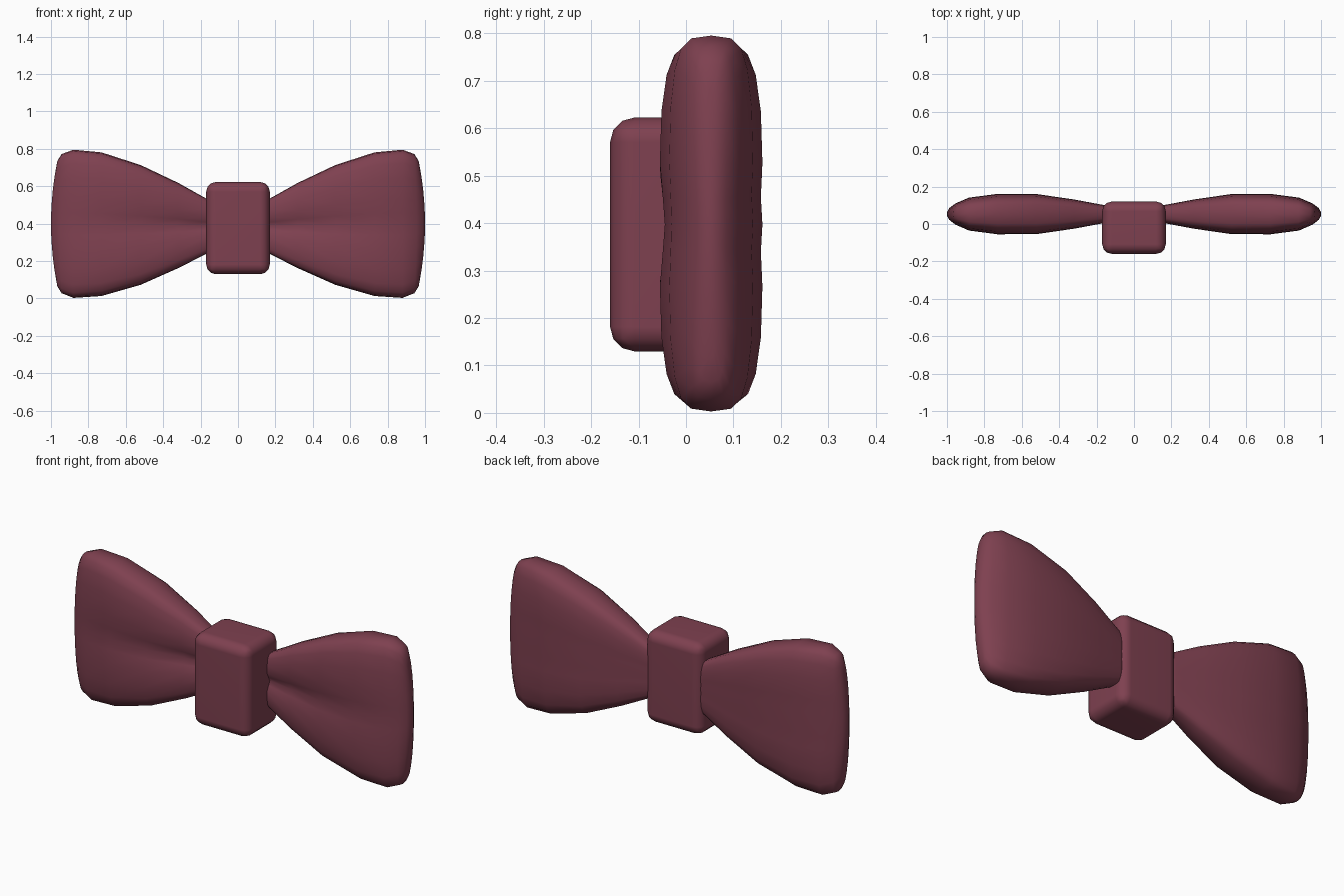
import bpy, bmesh, math

if "Cube" in bpy.data.objects:
    bpy.data.objects.remove(bpy.data.objects["Cube"])

cloth = bpy.data.materials.new("burgundy cloth")
cloth.diffuse_color = (0.21, 0.052, 0.08, 1)
cloth.use_nodes = True
cloth.node_tree.nodes["Principled BSDF"].inputs["Base Color"].default_value = cloth.diffuse_color


def finish(name, bm):
    bmesh.ops.recalc_face_normals(bm, faces=bm.faces)
    me = bpy.data.meshes.new(name)
    bm.to_mesh(me)
    bm.free()
    me.materials.append(cloth)
    me.shade_smooth()
    ob = bpy.data.objects.new(name, me)
    bpy.context.collection.objects.link(ob)
    return ob


# Half of the wing cross-section: (height, depth), both relative to the half size
HALF = [(1, 0), (0.985, 0.48), (0.93, 0.72), (0.82, 0.87), (0.62, 0.97), (0.34, 1.0), (0.15, 0.97)]

# Stations along the wing: x, z centre, half height, half depth, pleat depth, end bulge
STATIONS = [
    (0.10, 0.385, 0.120, 0.035, 0.020, 0),
    (0.17, 0.386, 0.148, 0.050, 0.022, 0),
    (0.32, 0.390, 0.228, 0.078, 0.022, 0),
    (0.52, 0.393, 0.320, 0.107, 0.015, 0),
    (0.73, 0.397, 0.384, 0.108, 0.005, 0),
    (0.88, 0.399, 0.396, 0.088, 0, 0.002),
    (0.943, 0.40, 0.372, 0.057, 0, 0.012),
    (0.966, 0.40, 0.335, 0.032, 0, 0.022),
    (0.975, 0.40, 0.285, 0.010, 0, 0.025),
]


def section():
    """Full loop around the section; y < 0 is the front."""
    front = [(z, -y) for z, y in HALF] + [(0, -0.95)] + [(-z, -y) for z, y in reversed(HALF)]
    back = [(-z, y) for z, y in HALF[1:]] + [(0, 1.0)] + [(z, y) for z, y in reversed(HALF[1:])]
    return front + back


def wing(name, side):
    bm = bmesh.new()
    rings = []
    for x, zc, hz, hy, pleat, bulge in STATIONS:
        ring = []
        for z, y in section():
            # central pleat on the front only
            dent = pleat * max(0, 1 - abs(z) / 0.34) if y < 0 else 0
            px = x + bulge * (1 - z * z)
            ring.append(bm.verts.new((side * px, 0.053 + y * hy + dent, zc + z * hz)))
        rings.append(ring)
    n = len(rings[0])
    for a, b in zip(rings, rings[1:]):
        for i in range(n):
            j = (i + 1) % n
            bm.faces.new((a[i], a[j], b[j], b[i]))
    bm.faces.new(rings[0])
    # close the outer end with strips between front and back points
    end = rings[-1]
    h = n // 2
    bm.faces.new((end[0], end[1], end[-1]))
    for i in range(1, h - 1):
        bm.faces.new((end[i], end[i + 1], end[n - i - 1], end[n - i]))
    bm.faces.new((end[h - 1], end[h], end[h + 1]))
    return finish(name, bm)


wing("right_wing", 1)
wing("left_wing", -1)

# Central knot: rounded block
bm = bmesh.new()
bmesh.ops.create_cube(bm, size=1)
for v in bm.verts:
    v.co.x *= 0.34
    v.co.y = v.co.y * 0.28 - 0.02
    v.co.z = v.co.z * 0.493 + 0.376
bmesh.ops.bevel(bm, geom=bm.edges[:], offset=0.052, segments=3, profile=0.5, affect='EDGES')
knot = finish("knot", bm)
mod = knot.modifiers.new("flat_sides", 'WEIGHTED_NORMAL')
mod.keep_sharp = True
